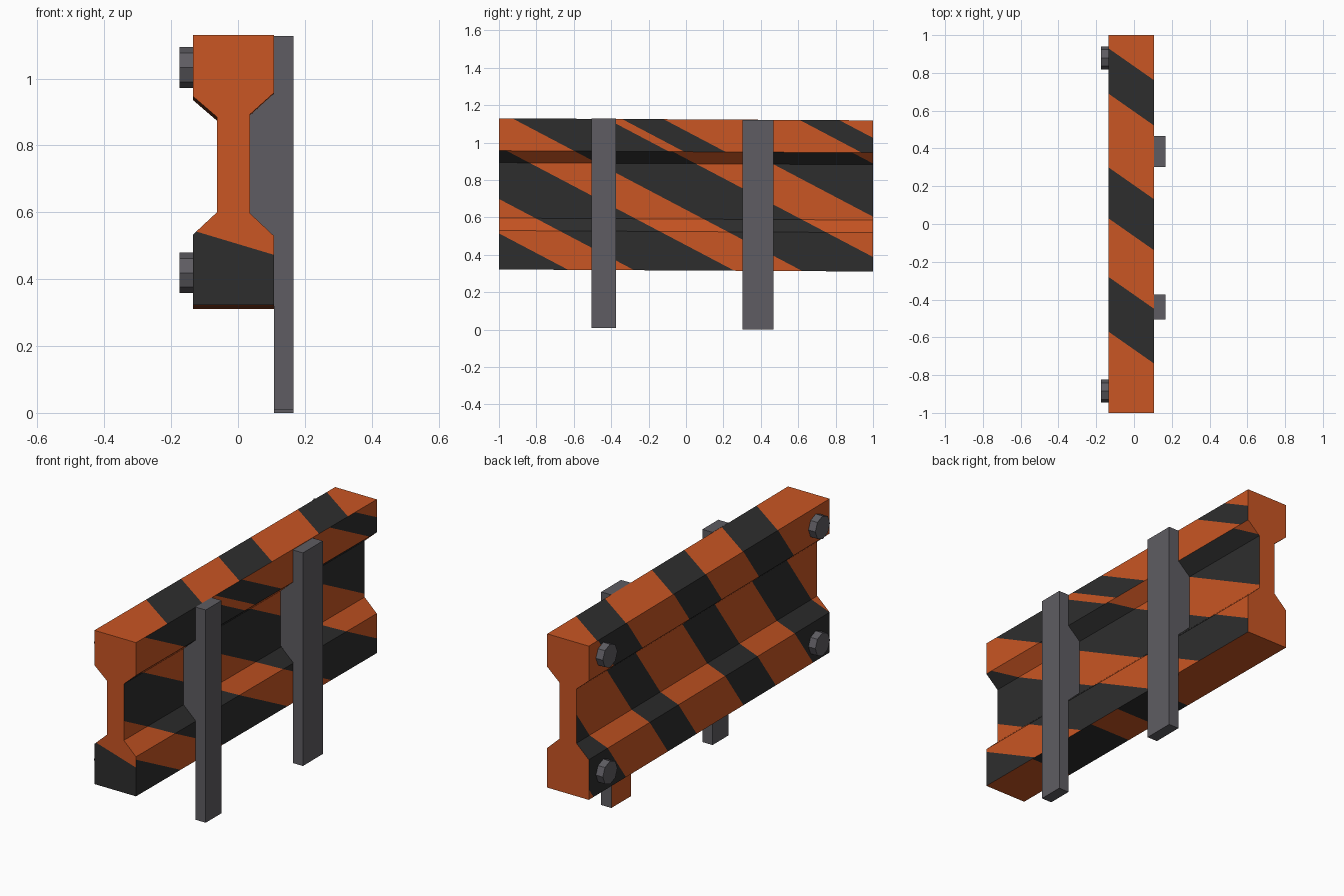
import bpy, bmesh, math
from mathutils import Vector

if "Cube" in bpy.data.objects:
    bpy.data.objects.remove(bpy.data.objects["Cube"])


def material(name, rgb):
    m = bpy.data.materials.new(name)
    m.diffuse_color = (*rgb, 1)
    m.use_nodes = True
    m.node_tree.nodes["Principled BSDF"].inputs["Base Color"].default_value = m.diffuse_color
    return m


orange = material("orange paint", (0.585, 0.092, 0.017))
black = material("black paint", (0.027, 0.027, 0.027))
steel = material("grey steel", (0.112, 0.108, 0.122))


def finish(bm, name, mats):
    bmesh.ops.recalc_face_normals(bm, faces=bm.faces[:])
    me = bpy.data.meshes.new(name)
    bm.to_mesh(me)
    bm.free()
    for m in mats:
        me.materials.append(m)
    ob = bpy.data.objects.new(name, me)
    bpy.context.collection.objects.link(ob)
    return ob


def extrude_profile(front, back, y0, y1):
    """Solid between two matching x-z outlines at y0 and y1."""
    bm = bmesh.new()
    a = [bm.verts.new((x, y0, z)) for x, z in front]
    b = [bm.verts.new((x, y1, z)) for x, z in back]
    n = len(a)
    bm.faces.new(a)
    bm.faces.new(b[::-1])
    for i in range(n):
        j = (i + 1) % n
        bm.faces.new((a[i], b[i], b[j], a[j]))
    bmesh.ops.recalc_face_normals(bm, faces=bm.faces[:])
    bm.normal_update()
    return bm


def stripe(bm, region, direction, origin, bands):
    """Cut slanted bands into the faces of a region and paint them black."""
    d, o = Vector(direction), Vector(origin)
    for band in bands:
        for u in band:
            faces = [f for f in bm.faces if region(f)]
            geom = faces + list({e for f in faces for e in f.edges}) \
                + list({v for f in faces for v in f.verts})
            bmesh.ops.bisect_plane(bm, geom=geom, dist=1e-5, plane_no=d,
                                   plane_co=o + d * (u / d.length_squared))
            bm.normal_update()
    for f in bm.faces:
        if region(f):
            u = (f.calc_center_median() - o).dot(d)
            f.material_index = int(any(lo < u < hi for lo, hi in bands))


# Guard rail beam: I-shaped section that dips slightly toward the back
right_side = [(0.107, 1.13), (0.107, 0.957), (0.036, 0.893),
              (0.036, 0.597), (0.107, 0.53), (0.107, 0.322)]
left_side = [(-0.135, 0.322), (-0.135, 0.533), (-0.063, 0.6),
             (-0.063, 0.885), (-0.135, 0.947), (-0.135, 1.13)]
section = right_side + left_side
bm = extrude_profile(section, [(x, z - 0.011) for x, z in section], -1, 1)

# Warning stripes, one slant for each side of the beam
height = lambda f: f.calc_center_median().z
stripe(bm, lambda f: f.normal.x > 0.3 and height(f) < 0.94 , (0, 1, 1.9), (0, 0, 1.12),
       [(-2.68, -2.15), (-1.80, -1.27), (-0.91, -0.39), (0.02, 0.56)])
stripe(bm, lambda f: f.normal.x > 0.3 and height(f) >= 0.94, (0, 1, 1.9), (0, 0, 1.12),
       [(-0.91, -0.41), (-0.33, -0.11), (0.61, 0.82)])
side_bands = [(-0.57, -0.28), (0.03, 0.30), (0.69, 0.93), (1.28, 1.55)]
stripe(bm, lambda f: f.normal.x < -0.3, (0, 1, -0.72), (0, 0, 1.13), side_bands)
stripe(bm, lambda f: f.normal.z > 0.9, (0.7, 1, 0), (-0.135, 0, 0), side_bands[:3])
stripe(bm, lambda f: f.normal.z < -0.9, (0, 1, 0), (0, 0, 0), [(-0.65, -0.2), (0.0, 0.25)])
stripe(bm, lambda f: f.normal.y < -0.9, (0.3, 0, 1), (0, 0, 0), [(0, 0.505)])
finish(bm, "rail_beam", [orange, black])

# Posts with a filler block reaching into the beam's web
for name, y0, y1, z0, z1, painted in (("front_post", -0.505, -0.373, 0.01, 1.128, False),
                                      ("back_post", 0.302, 0.467, 0.0, 1.12, True)):
    outline = [(0.107, z0), (0.166, z0), (0.166, z1), (0.107, z1)] + right_side[1:5]
    bm = extrude_profile(outline, outline, y0, y1)
    if painted:  # overspray on the lower inner face
        for f in bm.faces:
            if f.normal.x < -0.9 and height(f) < 0.4:
                f.material_index = 1
    finish(bm, name, [steel, orange])

# Octagonal bolt heads near the four corners of the plain side
for y in (-0.885, 0.88):
    for z in (1.033, 0.419):
        ring = [(-0.175, y + 0.061 * math.sin(i * math.pi / 4),
                 z + 0.061 * math.cos(i * math.pi / 4)) for i in range(8)]
        bm = bmesh.new()
        head = bm.faces.new([bm.verts.new(p) for p in ring])
        out = bmesh.ops.extrude_face_region(bm, geom=[head])
        moved = [g for g in out["geom"] if isinstance(g, bmesh.types.BMVert)]
        if head.is_valid is False or len(bm.faces) < 10:
            bm.faces.new([v for v in bm.verts if v not in moved])
        bmesh.ops.translate(bm, verts=moved, vec=(0.045, 0, 0))
        finish(bm, "bolt_head", [steel])
